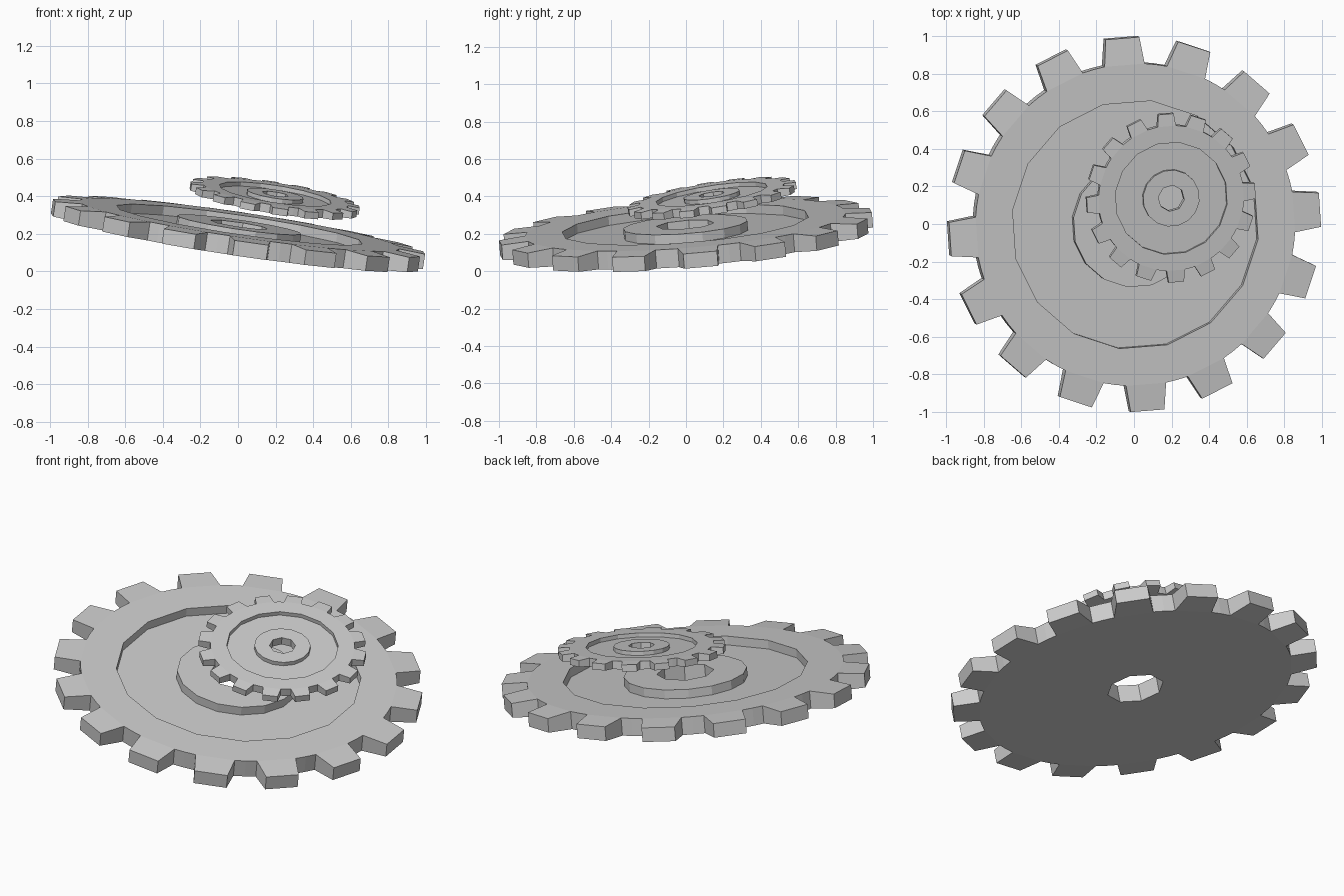
import bpy, bmesh
from math import pi, cos, sin, radians
from mathutils import Vector

if "Cube" in bpy.data.objects:
    bpy.data.objects.remove(bpy.data.objects["Cube"])

TEETH = 16
STEP = 2 * pi / TEETH
PHASE = radians(4.2)            # direction of the first tooth
ROOT_HALF = radians(7.2)        # half angle of a tooth at its root
TIP_HALF = radians(5.2)         # half angle at its tip
ROOT_R, TIP_R, TIP_Z = 0.86, 1.0, 0.04


def polygon_radius(r, sides, a):
    """Distance to the edge of a regular polygon in direction a (corner at 0)."""
    step = 2 * pi / sides
    return r * cos(pi / sides) / cos(((a + 1e-7) % step) - step / 2)


def make_gear(name, scale, location, slope):
    bm = bmesh.new()
    start = PHASE - STEP / 2
    angles = []
    for i in range(TEETH):
        c = i * STEP
        angles += [c, c + STEP / 2 - ROOT_HALF, c + STEP / 2 + ROOT_HALF]
    n = len(angles)

    # cross-section: radius, height, sides (0 = round)
    profile = [(ROOT_R, -0.05, 0), (0.155, -0.05, 8), (0.155, 0.05, 8),
               (0.335, 0.05, 16), (0.335, 0.0, 16), (0.665, 0.0, 16),
               (0.665, 0.05, 16), (ROOT_R, 0.05, 0)]
    rings = []
    for r, z, sides in profile:
        ring = []
        for a in angles:
            d = polygon_radius(r, sides, a) if sides else r
            ring.append(bm.verts.new((d * cos(a + start), d * sin(a + start), z)))
        rings.append(ring)

    # dished body with hub and hole
    for k in range(len(rings) - 1):
        for i in range(n):
            j = (i + 1) % n
            bm.faces.new((rings[k][i], rings[k][j], rings[k + 1][j], rings[k + 1][i]))
    bottom, top = rings[0], rings[-1]

    # rim wall and slightly tapered teeth
    for i in range(n):
        j = (i + 1) % n
        if i % 3 != 1:
            bm.faces.new((bottom[i], bottom[j], top[j], top[i]))
            continue
        mid = (angles[i] + angles[j]) / 2 + start
        tip = [bm.verts.new((TIP_R * cos(mid + s * TIP_HALF),
                             TIP_R * sin(mid + s * TIP_HALF), z))
               for s, z in ((-1, -TIP_Z), (1, -TIP_Z), (1, TIP_Z), (-1, TIP_Z))]
        root = [bottom[i], bottom[j], top[j], top[i]]
        bm.faces.new(tip)
        for q in range(4):
            w = (q + 1) % 4
            bm.faces.new((root[q], root[w], tip[w], tip[q]))

    bmesh.ops.recalc_face_normals(bm, faces=bm.faces)
    mesh = bpy.data.meshes.new(name)
    bm.to_mesh(mesh)
    bm.free()
    ob = bpy.data.objects.new(name, mesh)
    bpy.context.collection.objects.link(ob)
    ob.location = location
    ob.scale = (scale,) * 3
    normal = Vector((-slope[0], -slope[1], 1)).normalized()
    ob.rotation_mode = 'QUATERNION'
    ob.rotation_quaternion = Vector((0, 0, 1)).rotation_difference(normal)
    return ob


make_gear("large_gear", 1.0, (0, 0, 0.2), (-0.148, 0.078))
make_gear("small_gear", 0.455, (0.195, 0.14, 0.39), (-0.155, 0.155))
